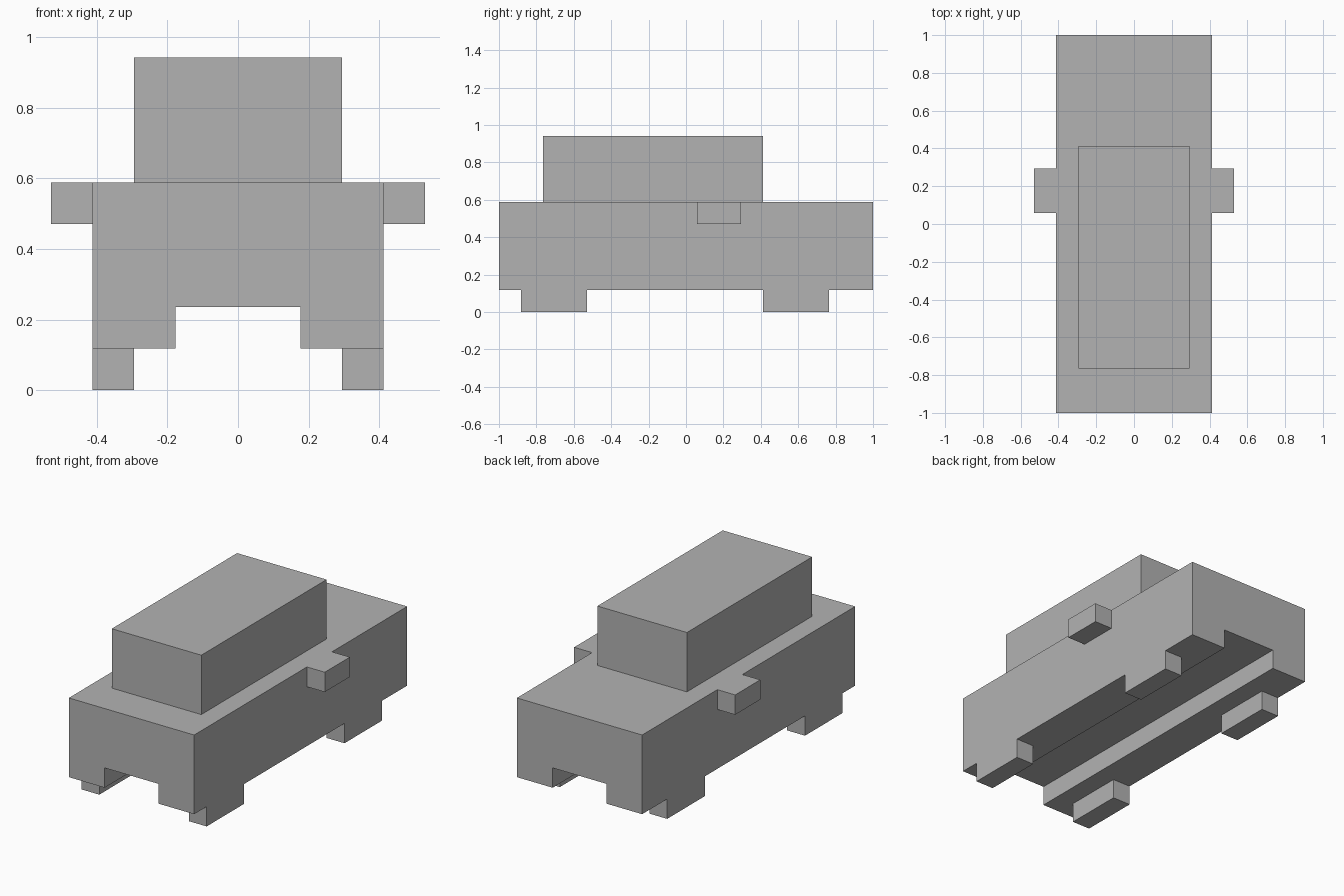
import bpy
import bmesh
from mathutils import Vector

default_cube = bpy.data.objects.get("Cube")
if default_cube:
    bpy.data.objects.remove(default_cube, do_unlink=True)

U = 1 / 17  # the model sits on a regular block grid

GREY = (0.45, 0.45, 0.45, 1)
paint = bpy.data.materials.new("plain grey")
paint.use_nodes = True
paint.diffuse_color = GREY
paint.node_tree.nodes["Principled BSDF"].inputs["Base Color"].default_value = GREY


def extrude_profile(name, profile, y0, y1):
    """Extrude an x-z outline, in grid units, from y0 back to y1."""
    bm = bmesh.new()
    face = bm.faces.new([bm.verts.new((x * U, y0 * U, z * U)) for x, z in profile])
    swept = bmesh.ops.extrude_face_region(bm, geom=[face])["geom"]
    verts = [v for v in swept if isinstance(v, bmesh.types.BMVert)]
    bmesh.ops.translate(bm, verts=verts, vec=Vector((0, (y1 - y0) * U, 0)))
    bmesh.ops.recalc_face_normals(bm, faces=bm.faces)
    mesh = bpy.data.meshes.new(name)
    bm.to_mesh(mesh)
    bm.free()
    mesh.materials.append(paint)
    obj = bpy.data.objects.new(name, mesh)
    bpy.context.scene.collection.objects.link(obj)
    return obj


def box(name, x, y, z):
    (x0, x1), (z0, z1) = sorted(x), z
    return extrude_profile(name, [(x0, z0), (x1, z0), (x1, z1), (x0, z1)], *y)


# Body with a channel running along its underside
half = [(3, 4), (3, 2), (7, 2), (7, 10)]
extrude_profile("body", half + [(-x, z) for x, z in reversed(half)], -17, 17)

# Cabin
box("cabin", (-5, 5), (-13, 7), (10, 16))

# Mirrors and wheels on both sides
for side, s in (("left", 1), ("right", -1)):
    box(side + "_mirror", (7 * s, 9 * s), (1, 5), (8, 10))
    box("front_" + side + "_wheel", (5 * s, 7 * s), (-15, -9), (0, 2))
    box("back_" + side + "_wheel", (5 * s, 7 * s), (7, 13), (0, 2))
